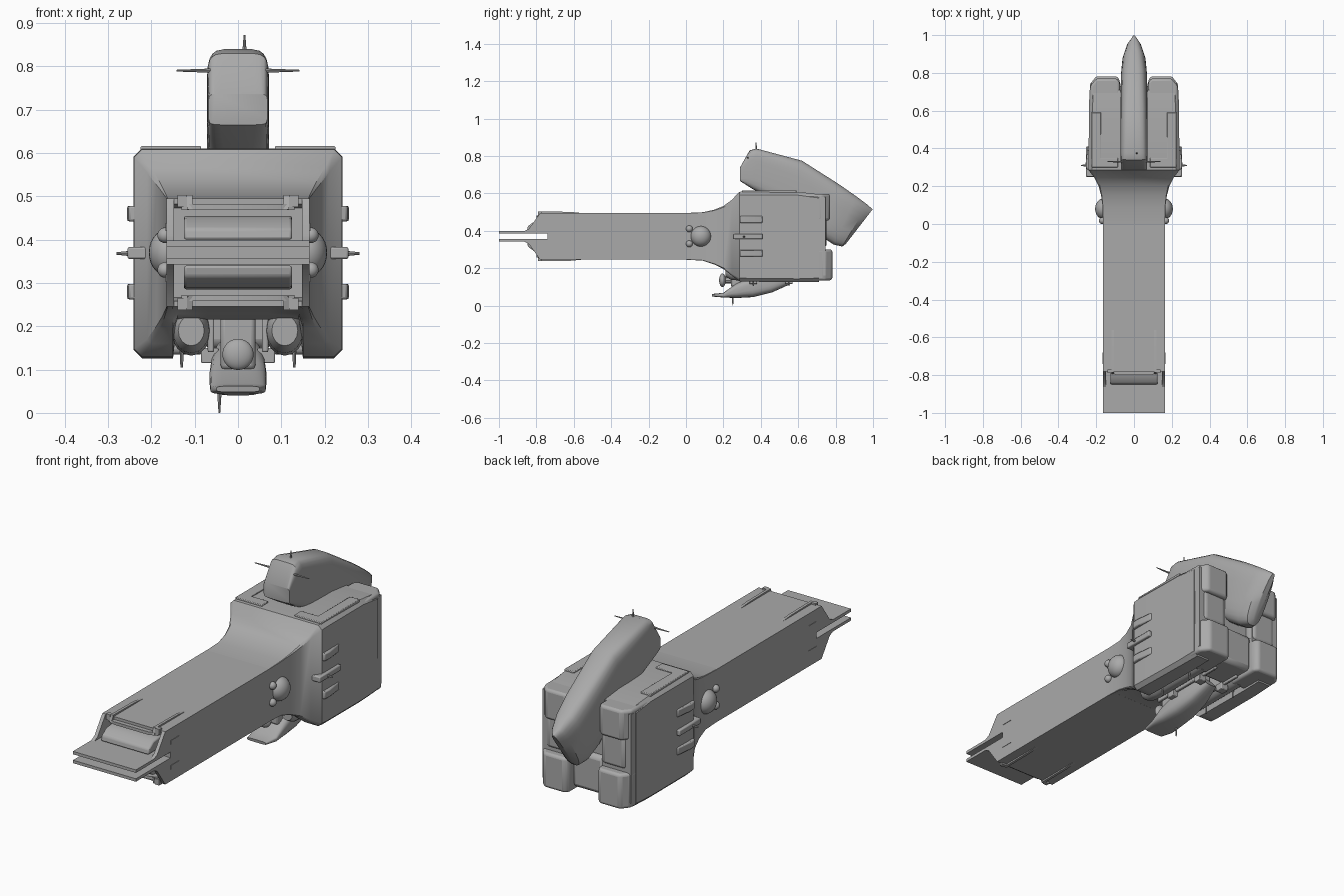
import bpy, bmesh, math
from mathutils import Vector

if "Cube" in bpy.data.objects:
    bpy.data.objects.remove(bpy.data.objects["Cube"])

hull = bpy.data.materials.new("hull_grey")
hull.use_nodes = True
GREY = (0.4, 0.4, 0.4, 1)
hull.diffuse_color = GREY
hull.node_tree.nodes["Principled BSDF"].inputs["Base Color"].default_value = GREY


def finish(name, bm, bevel=0, segments=2, angle=30):
    bmesh.ops.recalc_face_normals(bm, faces=bm.faces)
    mesh = bpy.data.meshes.new(name)
    bm.to_mesh(mesh)
    bm.free()
    mesh.materials.append(hull)
    ob = bpy.data.objects.new(name, mesh)
    bpy.context.collection.objects.link(ob)
    if bevel:
        mod = ob.modifiers.new("bevel", 'BEVEL')
        mod.width, mod.segments = bevel, segments
    bpy.ops.object.select_all(action='DESELECT')
    ob.select_set(True)
    bpy.context.view_layer.objects.active = ob
    bpy.ops.object.shade_smooth_by_angle(angle=math.radians(angle))
    return ob


def loft(name, rings, **kw):
    """Skin a list of equal-length point rings and cap both ends."""
    bm = bmesh.new()
    loops = [[bm.verts.new(p) for p in ring] for ring in rings]
    n = len(loops[0])
    for a, b in zip(loops, loops[1:]):
        for i in range(n):
            j = (i + 1) % n
            bm.faces.new((a[i], a[j], b[j], b[i]))
    bm.faces.new(loops[0])
    bm.faces.new(loops[-1])
    return finish(name, bm, **kw)


def side_prism(name, x0, x1, profile, **kw):
    return loft(name, [[(x, y, z) for y, z in profile] for x in (x0, x1)], **kw)


def top_prism(name, z0, z1, outline, **kw):
    return loft(name, [[(x, y, z) for x, y in outline] for z in (z0, z1)], **kw)


def box(name, x, y, z, **kw):
    return side_prism(name, x[0], x[1], [(y[0], z[0]), (y[1], z[0]), (y[1], z[1]), (y[0], z[1])], **kw)


def ball(name, centre, size):
    bm = bmesh.new()
    bmesh.ops.create_uvsphere(bm, u_segments=24, v_segments=14, radius=1)
    for v in bm.verts:
        v.co = Vector(centre) + Vector([c * s for c, s in zip(v.co, size)])
    return finish(name, bm, angle=60)


def rod(name, a, b, r0, r1):
    a, b = Vector(a), Vector(b)
    bm = bmesh.new()
    bmesh.ops.create_cone(bm, cap_ends=True, segments=8, radius1=r0, radius2=r1, depth=(b - a).length)
    turn = (b - a).to_track_quat('Z', 'Y')
    for v in bm.verts:
        v.co = turn @ v.co + (a + b) / 2
    return finish(name, bm)


def flip(z, s):
    """Reflect a height about the barrel centre line when s is -1."""
    return 0.37 + s * (z - 0.37)


# Long barrel: recessed core, sloped side cheeks and the twin prow plates
half = [(-0.74, 0.495), (0.05, 0.495), (0.05, 0.37), (-0.74, 0.37)]
cheek = [(-0.87, 0.395), (-0.84, 0.41), (-0.78, 0.495), (0.05, 0.495), (0.05, 0.37),
         (-0.74, 0.37), (-0.74, 0.385), (-0.87, 0.385)]
visor = [(-0.85, 0.40), (-0.845, 0.425), (-0.81, 0.45), (-0.765, 0.455), (-0.73, 0.455), (-0.73, 0.40)]
for s, tag in ((1, "upper"), (-1, "lower")):
    mir = lambda prof: [(y, flip(z, s)) for y, z in prof]
    side_prism(tag + "_barrel_core", -0.15, 0.15, mir(half))
    side_prism(tag + "_brow", -0.15, 0.15, mir([(-0.78, 0.482), (-0.78, 0.495), (-0.7, 0.495), (-0.7, 0.465)]))
    side_prism(tag + "_visor", -0.125, 0.125, mir(visor), bevel=0.006)
    top_prism(tag + "_visor_lip", flip(0.468, s), flip(0.482, s),
              [(-0.13, -0.75), (-0.13, -0.785), (-0.09, -0.8), (0.09, -0.8), (0.13, -0.785), (0.13, -0.75)])
    box(tag + "_prow_plate", (-0.165, 0.165), (-1, -0.74), sorted((flip(0.384, s), flip(0.398, s))))
    for x in (-1, 1):
        side_prism(tag + "_cheek", x * 0.148, x * 0.165, mir(cheek))
        side_prism(tag + "_rail", x * 0.105, x * 0.118,
                   mir([(-0.795, 0.47), (-0.785, 0.503), (-0.62, 0.501), (-0.56, 0.495), (-0.56, 0.485)]))
        box(tag + "_rail_foot", (x * 0.118, x * 0.14), (-0.79, -0.77), sorted((flip(0.475, s), flip(0.503, s))))
        box(tag + "_side_port", (x * 0.16, x * 0.167), (-0.74, -0.68), sorted((flip(0.42, s), flip(0.438, s))))


# Main hull: flare and rear block lofted with a belly notch
def hull_ring(y, w, z0, z1, depth, c):
    right = [(0.07, z0 + depth), (0.14, z0 + depth), (0.15, z0), (w - c, z0), (w, z0 + c), (w, z1 - c), (w - c, z1)]
    return [(x, y, z) for x, z in right] + [(-x, y, z) for x, z in reversed(right)]


loft("main_hull", [hull_ring(*r) for r in (
    (0.0, 0.165, 0.245, 0.495, 0.002, 0.001), (0.09, 0.166, 0.24, 0.499, 0.004, 0.002),
    (0.15, 0.174, 0.22, 0.512, 0.01, 0.004), (0.2, 0.187, 0.195, 0.532, 0.025, 0.007),
    (0.245, 0.21, 0.16, 0.565, 0.055, 0.01), (0.285, 0.24, 0.13, 0.608, 0.09, 0.018),
    (0.32, 0.241, 0.128, 0.61, 0.09, 0.018), (0.6, 0.238, 0.125, 0.608, 0.09, 0.018),
    (0.71, 0.236, 0.127, 0.595, 0.09, 0.02))], angle=35)

# Rear engine lobes, stacked on both sides of the centre channel
for s in (-1, 1):
    for tag, z, y in (("top", (0.455, 0.597), 0.77), ("middle", (0.315, 0.46), 0.752),
                      ("bottom", (0.135, 0.3), 0.782)):
        top_prism(tag + "_engine_lobe", z[0], z[1],
                  [(s * 0.075, 0.6), (s * 0.075, y - 0.02), (s * 0.09, y), (s * 0.2, y),
                   (s * 0.232, y - 0.04), (s * 0.236, 0.6)], bevel=0.016, segments=3)
    box("lobe_core", (s * 0.08, s * 0.232), (0.6, 0.745), (0.16, 0.58))
    # Raised L-shaped deck panels
    top_prism("deck_panel", 0.6, 0.616, [(s * 0.085, 0.3), (s * 0.225, 0.3), (s * 0.225, 0.59), (s * 0.175, 0.59),
              (s * 0.175, 0.35), (s * 0.085, 0.35)], bevel=0.003)
    # Belly intake pods and clamps
    loft("belly_pod", [[(s * 0.108 + w * math.cos(t), y, 0.19 + h * math.sin(t))
         for t in [k * math.tau / 16 for k in range(16)]]
         for y, w, h in ((0.21, 0.03, 0.035), (0.24, 0.042, 0.052), (0.3, 0.046, 0.058), (0.62, 0.046, 0.058))])
    box("belly_frame", (s * 0.055, s * 0.07), (0.25, 0.66), (0.14, 0.23), bevel=0.004)
    for y in (0.36, 0.55):
        rod("belly_pin", (s * 0.13, y, 0.15), (s * 0.13, y, 0.105), 0.005, 0.003)
        box("belly_clamp", (s * 0.045, s * 0.085), (y - 0.02, y + 0.02), (0.115, 0.15), bevel=0.003)
    # Side fins, centre strut and its probe
    for z in (0.46, 0.28):
        top_prism("side_fin", z - 0.018, z + 0.018, [(s * 0.22, 0.285), (s * 0.252, 0.29), (s * 0.256, 0.32),
                  (s * 0.245, 0.41), (s * 0.22, 0.41)], bevel=0.005)
    box("side_strut", (s * 0.17, s * 0.255), (0.25, 0.41), (0.355, 0.383), bevel=0.005)
    rod("side_probe", (s * 0.25, 0.31, 0.368), (s * 0.28, 0.31, 0.368), 0.006, 0.003)
    # Sensor domes
    ball("sensor_dome", (s * 0.16, 0.08, 0.37), (0.046, 0.055, 0.055))
    for z in (0.41, 0.33):
        ball("small_sensor", (s * 0.168, 0.018, z), (0.018, 0.018, 0.018))
    rod("head_antenna", (s * 0.06, 0.33, 0.79), (s * 0.142, 0.33, 0.79), 0.005, 0.002)

# Centre block between the engines
box("rear_block", (-0.085, 0.085), (0.55, 0.735), (0.15, 0.33), bevel=0.02)


# Rounded slab sections for the command pod and keel fin
def slab_ring(top, bottom, w, power):
    top, bottom = Vector((0, *top)), Vector((0, *bottom))
    ring = []
    for k in range(24):
        t = (k + 0.5) * math.tau / 24
        c, s = math.cos(t), math.sin(t)
        x = math.copysign(abs(c) ** power, c) * w
        v = math.copysign(abs(s) ** power, s)
        ring.append((top + bottom) / 2 + (top - bottom) / 2 * v + Vector((x, 0, 0)))
    return ring


loft("command_pod", [slab_ring(*r) for r in (
    ((0.288, 0.737), (0.29, 0.665), 0.068, 0.25), ((0.34, 0.83), (0.36, 0.62), 0.071, 0.35),
    ((0.375, 0.84), (0.42, 0.59), 0.072, 0.4), ((0.62, 0.775), (0.57, 0.5), 0.072, 0.5),
    ((0.82, 0.648), (0.72, 0.37), 0.07, 0.55), ((0.91, 0.585), (0.79, 0.325), 0.062, 0.6),
    ((0.97, 0.54), (0.835, 0.315), 0.042, 0.65), ((0.998, 0.515), (0.855, 0.33), 0.014, 0.7))], angle=32)

# Keel fin slung below the belly
loft("keel_fin", [slab_ring(*r) for r in (
    ((0.138, 0.062), (0.14, 0.048), 0.05, 0.5), ((0.2, 0.068), (0.2, 0.043), 0.064, 0.5),
    ((0.27, 0.12), (0.27, 0.04), 0.066, 0.6), ((0.34, 0.15), (0.36, 0.045), 0.063, 0.6),
    ((0.42, 0.17), (0.46, 0.07), 0.055, 0.6), ((0.5, 0.18), (0.56, 0.115), 0.035, 0.7))], angle=40)
box("keel_mount", (-0.04, 0.04), (0.24, 0.5), (0.1, 0.24), bevel=0.01)
ball("belly_eye", (0, 0.195, 0.135), (0.036, 0.018, 0.036))
rod("belly_eye_stalk", (0, 0.19, 0.135), (0, 0.27, 0.135), 0.018, 0.018)

# Masts
rod("top_mast", (0.015, 0.375, 0.82), (0.015, 0.375, 0.872), 0.006, 0.002)
rod("keel_mast", (-0.043, 0.25, 0.06), (-0.043, 0.25, 0.0), 0.006, 0.002)
